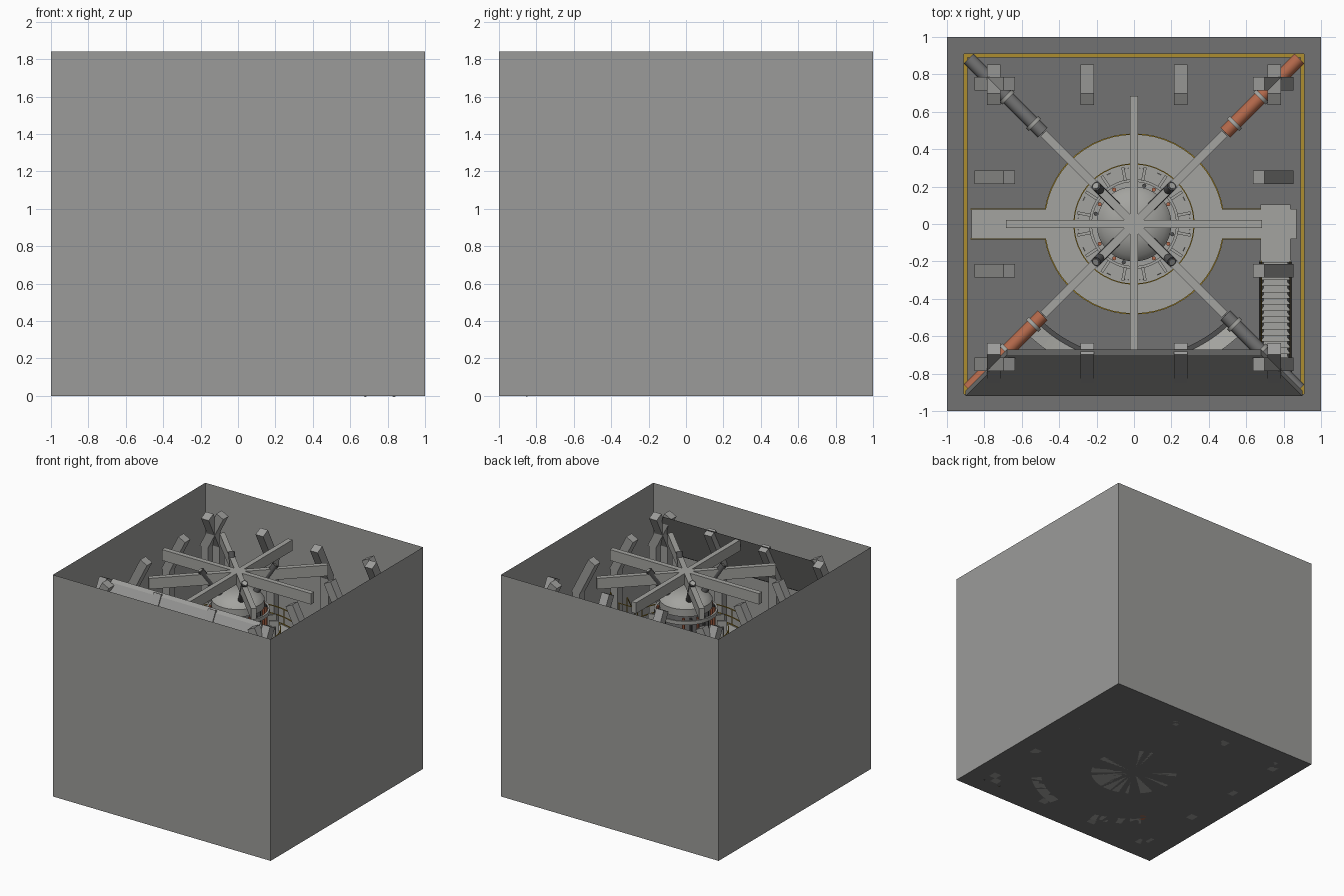
import bpy, bmesh
from math import pi, sin, cos, atan2, radians
from mathutils import Matrix, Vector

if "Cube" in bpy.data.objects:
    bpy.data.objects.remove(bpy.data.objects["Cube"])


def material(name, r, g, b):
    m = bpy.data.materials.new(name)
    m.use_nodes = True
    m.diffuse_color = (r, g, b, 1)
    m.node_tree.nodes["Principled BSDF"].inputs["Base Color"].default_value = (r, g, b, 1)
    return m


CONCRETE = material("concrete grey", .33, .33, .32)
FLOOR = material("floor grey", .17, .17, .17)
STEEL = material("light steel", .37, .37, .35)
PIPE = material("pipe grey", .17, .17, .17)
DARK = material("dark metal", .08, .08, .08)
YELLOW = material("safety yellow", .42, .27, .03)
RED = material("rust red", .45, .14, .07)


def finish(name, bm, mat, smooth=False):
    bmesh.ops.recalc_face_normals(bm, faces=bm.faces)
    mesh = bpy.data.meshes.new(name)
    bm.to_mesh(mesh)
    bm.free()
    mesh.materials.append(mat)
    ob = bpy.data.objects.new(name, mesh)
    bpy.context.collection.objects.link(ob)
    if smooth:
        bpy.ops.object.select_all(action='DESELECT')
        ob.select_set(True)
        bpy.context.view_layer.objects.active = ob
        bpy.ops.object.shade_smooth_by_angle(angle=radians(35))
    return ob


def box(bm, loc, size, spin=0, tilt=0):
    # Box placed at loc, tilted about its y axis, then spun around the room centre
    m = (Matrix.Rotation(spin, 4, 'Z') @ Matrix.Translation(loc)
         @ Matrix.Rotation(tilt, 4, 'Y') @ Matrix.Diagonal((*size, 1)))
    bmesh.ops.create_cube(bm, size=1, matrix=m)


def rod(bm, a, b, r, sides=12):
    # Cylinder between two points
    a, b = Vector(a), Vector(b)
    d = b - a
    m = Matrix.Translation((a + b) / 2) @ d.to_track_quat('Z', 'Y').to_matrix().to_4x4()
    bmesh.ops.create_cone(bm, cap_ends=True, segments=sides, radius1=r, radius2=r,
                          depth=d.length, matrix=m)


def lathe(bm, profile, steps=48, start=0, sweep=2 * pi):
    # Closed or axis-ended profile of (radius, height) turned about z
    verts = [bm.verts.new((r, 0, z)) for r, z in profile]
    edges = [bm.edges.new((verts[i], verts[i + 1])) for i in range(len(verts) - 1)]
    if profile[0][0] > 0 and profile[-1][0] > 0:
        edges.append(bm.edges.new((verts[-1], verts[0])))
    bmesh.ops.rotate(bm, verts=verts, matrix=Matrix.Rotation(start, 3, 'Z'))
    bmesh.ops.spin(bm, geom=verts + edges, axis=(0, 0, 1), cent=(0, 0, 0),
                   angle=sweep, steps=steps)
    bmesh.ops.remove_doubles(bm, verts=bm.verts, dist=.0002)


def polar(r, angle, z):
    return (r * cos(angle), r * sin(angle), z)


QUARTERS = [k * pi / 2 for k in range(4)]
TOP, DECK, RAIL = 1.84, 1.15, 1.28

# Room shell: four thin walls and a floor
bm = bmesh.new()
bmesh.ops.create_cube(bm, size=1, matrix=Matrix.Translation((0, 0, TOP / 2)) @ Matrix.Diagonal((2, 2, TOP, 1)))
bmesh.ops.delete(bm, geom=[f for f in bm.faces if abs(f.normal.z) > .5], context='FACES')
finish("walls", bm, CONCRETE)
bm = bmesh.new()
bmesh.ops.create_grid(bm, x_segments=1, y_segments=1, size=1)
finish("floor", bm, FLOOR)

# Painted floor border
bm = bmesh.new()
for a in QUARTERS:
    box(bm, (.9, 0, .005), (.022, 1.82, .008), a)
finish("floor_border", bm, YELLOW)

# Wall ribs: upright post with an inward leaning head
bm = bmesh.new()
for a in QUARTERS:
    for y in (-.75, -.25, .25, .75):
        box(bm, (.745, y, 1.605), (.07, .07, .34), a, radians(-27))
        box(bm, (.81, y, .74), (.065, .07, 1.48), a)
finish("wall_ribs", bm, CONCRETE)

# Sloping panel resting on the front ribs
bm = bmesh.new()
corners = [(-.68, -.67, 1.77), (.68, -.67, 1.77), (.9, -.89, 1.36), (-.9, -.89, 1.36)]
outer = bm.faces.new([bm.verts.new(c) for c in corners])
ext = bmesh.ops.extrude_face_region(bm, geom=[outer])
bmesh.ops.translate(bm, vec=(0, -.03, -.02), verts=[v for v in ext["geom"] if isinstance(v, bmesh.types.BMVert)])
finish("front_panel", bm, CONCRETE)

# Overhead star of beams
bm = bmesh.new()
for k in range(4):
    box(bm, (0, 0, 1.715), (1.37, .042, .09), k * pi / 4)
finish("ceiling_beams", bm, STEEL)

# Dark struts leaning out from the core cap
bm = bmesh.new()
for a in QUARTERS:
    rod(bm, polar(.12, a + pi / 4, 1.55), polar(.285, a + pi / 4, 1.785), .026)
finish("cap_struts", bm, DARK, True)
bm = bmesh.new()
for a in QUARTERS:
    rod(bm, polar(.283, a + pi / 4, 1.782), polar(.288, a + pi / 4, 1.789), .017)
finish("strut_ends", bm, STEEL, True)

# Corner pipes: horizontal run, then down to the floor
for name, mat, angles in (("red_pipes", RED, (pi / 4, 5 * pi / 4)),
                          ("grey_pipes", PIPE, (3 * pi / 4, 7 * pi / 4))):
    bm = bmesh.new()
    for a in angles:
        rod(bm, polar(.69, a, .9), polar(1.25, a, .9), .036, 16)
        rod(bm, polar(.725, a, 0), polar(.725, a, .9), .036, 16)
    finish(name, bm, mat, True)
bm = bmesh.new()
for a in QUARTERS:
    for r in (.76, .96):
        rod(bm, polar(r - .01, a + pi / 4, .9), polar(r + .01, a + pi / 4, .9), .046, 16)
finish("pipe_collars", bm, STEEL, True)

# Core: base drum, column, cap and top ring
bm = bmesh.new()
lathe(bm, [(0, 0), (.34, 0), (.34, .08), (.3, .12), (.3, DECK), (0, DECK)])
finish("core_drum", bm, STEEL, True)
bm = bmesh.new()
lathe(bm, [(0, DECK), (.17, DECK), (.17, 1.5), (0, 1.5)], 32)
finish("core_column", bm, PIPE, True)
bm = bmesh.new()
lathe(bm, [(0, 1.47), (.2, 1.47), (.2, 1.53), (.17, 1.57), (.09, 1.6), (0, 1.605)])
finish("core_cap", bm, STEEL, True)
bm = bmesh.new()
for z in (1.2, 1.42):
    lathe(bm, [(.225, z), (.24, z), (.24, z + .03), (.225, z + .03)])
finish("core_rings", bm, STEEL, True)

# Rods around the core, red and dark in turn
for name, mat, offset in (("red_rods", RED, 0), ("dark_rods", DARK, pi / 12)):
    bm = bmesh.new()
    for k in range(12):
        if k % 3:
            a = k * pi / 6 + offset
            rod(bm, polar(.212, a, DECK), polar(.212, a, 1.46), .011, 8)
    finish(name, bm, mat)

# Radial fins
bm = bmesh.new()
for k in range(16):
    box(bm, (.272, 0, 1.25), (.075, .016, .2), (k + .5) * pi / 8)
finish("core_fins", bm, STEEL)

# Ring deck, two walkways and the stair landing
bm = bmesh.new()
lathe(bm, [(.3, DECK - .03), (.48, DECK - .03), (.48, DECK), (.3, DECK)], 64)
for s in (-1, 1):
    box(bm, (s * .67, 0, DECK - .016), (.4, .16, .03))
box(bm, (.757, -.05, DECK - .012), (.16, .31, .03))
finish("deck", bm, STEEL)

# Deck supports
bm = bmesh.new()
for k in range(8):
    rod(bm, polar(.44, (k + .5) * pi / 4, 0), polar(.44, (k + .5) * pi / 4, DECK - .03), .018)
for x in (-.84, .7, .82):
    for y in (-.06, .06):
        rod(bm, (x, y, 0), (x, y, DECK - .03), .014)
finish("deck_supports", bm, PIPE, True)

# Stairs down to the floor
STEPS, Y0, Y1 = 20, -.2, -.86
bm = bmesh.new()
for i in range(STEPS):
    t = (i + .5) / STEPS
    box(bm, (.757, Y0 + (Y1 - Y0) * t, DECK * (1 - t)), (.15, .034, .014))
finish("stair_treads", bm, STEEL)
bm = bmesh.new()
for x in (.68, .834):
    rod(bm, (x, Y0, DECK), (x, Y1, 0), .012, 4)
finish("stair_stringers", bm, PIPE)

# Yellow railings on ring, walkways and stairs
bm = bmesh.new()
gap = atan2(.08, .48)
for z in (DECK + .065, RAIL):
    lathe(bm, [(.318, z), (.324, z), (.324, z + .006), (.318, z + .006)])
for z in (DECK + .005, DECK + .065, RAIL):
    for start in (gap, pi + gap):
        lathe(bm, [(.477, z), (.484, z), (.484, z + .006), (.477, z + .006)], 24, start, pi - 2 * gap)
    for y in (-.08, .08):
        rod(bm, (-.87, y, z), (-.47, y, z), .004, 6)
        rod(bm, (.47, y, z), (.68, y, z), .004, 6)
for k in range(16):
    a = (k + .5) * pi / 8
    rod(bm, polar(.48, a, DECK), polar(.48, a, RAIL), .004, 6)
    rod(bm, polar(.321, a, DECK), polar(.321, a, RAIL), .004, 6)
for x in (-.87, -.67, .5, .67):
    for y in (-.08, .08):
        rod(bm, (x, y, DECK), (x, y, RAIL), .004, 6)
for x in (.68, .834):
    rod(bm, (x, Y0, RAIL), (x, Y1, RAIL - DECK), .004, 6)
    for t in (0, .25, .5, .75, 1):
        y, z = Y0 + (Y1 - Y0) * t, DECK * (1 - t)
        rod(bm, (x, y, z), (x, y, z + RAIL - DECK), .004, 6)
finish("railings", bm, YELLOW)

# Curved control desks on the floor, left and right of the entrance
for name, start in (("right_desk", 226), ("left_desk", 284)):
    bm = bmesh.new()
    lathe(bm, [(.74, 0), (.82, 0), (.82, .26), (.74, .2)], 12, radians(start), radians(30))
    bmesh.ops.holes_fill(bm, edges=bm.edges)
    finish(name, bm, STEEL)
    bm = bmesh.new()
    lathe(bm, [(.715, .17), (.745, .17), (.745, .2), (.715, .2)], 12, radians(start), radians(30))
    bmesh.ops.holes_fill(bm, edges=bm.edges)
    finish(name + "_edge", bm, DARK)
